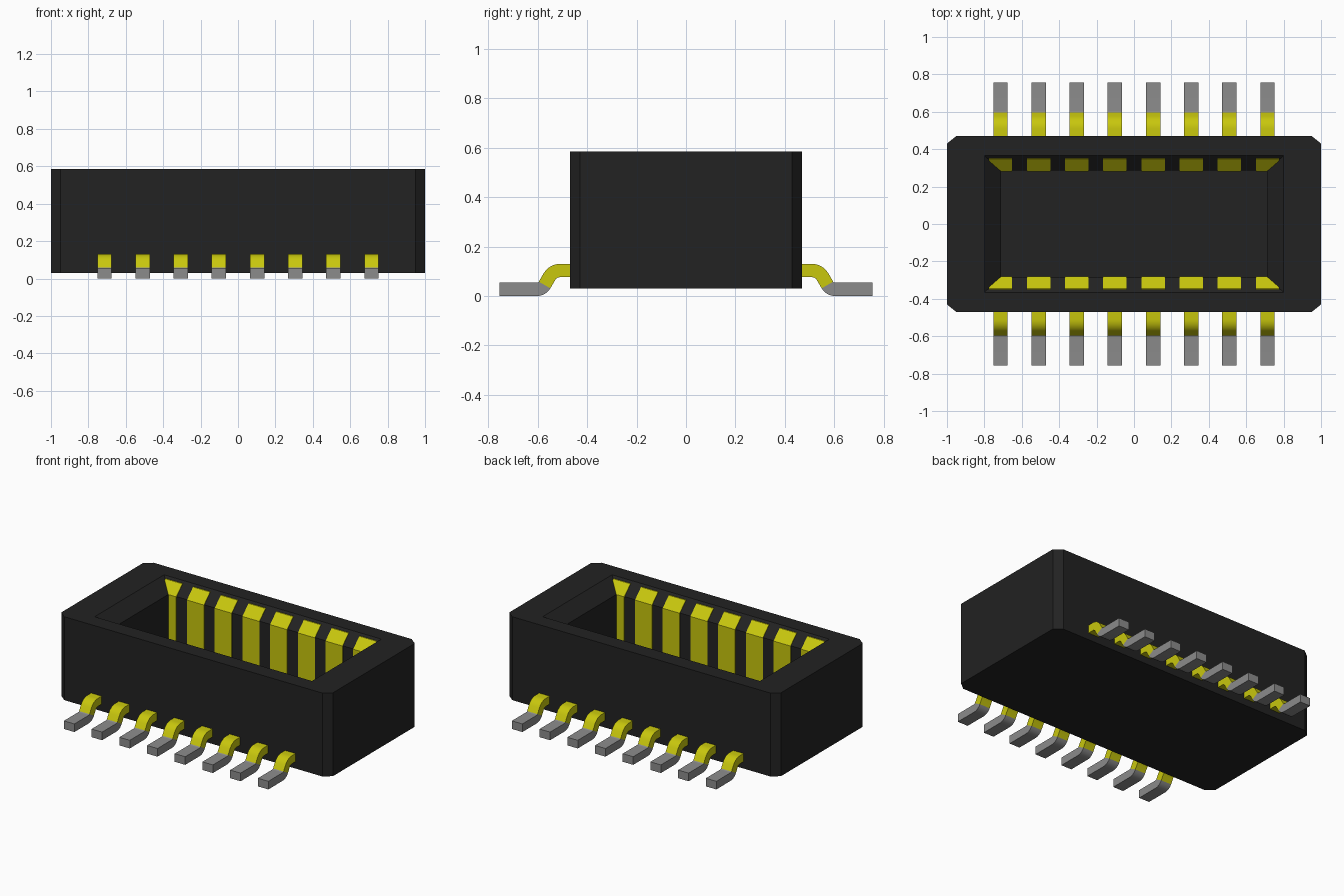
import bpy, bmesh, math
from mathutils import Vector

if "Cube" in bpy.data.objects:
    bpy.data.objects.remove(bpy.data.objects["Cube"], do_unlink=True)


def material(name, rgb):
    m = bpy.data.materials.new(name)
    m.use_nodes = True
    m.diffuse_color = (*rgb, 1)
    m.node_tree.nodes["Principled BSDF"].inputs["Base Color"].default_value = (*rgb, 1)
    return m


BLACK = material("black plastic", (0.016, 0.016, 0.016))
GOLD = material("gold yellow", (0.58, 0.57, 0.004))
TIN = material("tin grey", (0.26, 0.26, 0.26))


def finish(name, bm, mat, smooth=False):
    bmesh.ops.recalc_face_normals(bm, faces=bm.faces)
    me = bpy.data.meshes.new(name)
    bm.to_mesh(me)
    bm.free()
    me.materials.append(mat)
    ob = bpy.data.objects.new(name, me)
    bpy.context.collection.objects.link(ob)
    if smooth:
        bpy.ops.object.select_all(action='DESELECT')
        ob.select_set(True)
        bpy.context.view_layer.objects.active = ob
        bpy.ops.object.shade_smooth_by_angle(angle=math.radians(35))
    return ob


def prism(name, profile, x, width, side, mat, smooth=False):
    """Extrude a (y, z) outline along x; side = -1 puts it on the front."""
    bm = bmesh.new()
    a, b = [[bm.verts.new((x + s * width / 2, side * y, z)) for y, z in profile]
            for s in (-1, 1)]
    bm.faces.new(a)
    bm.faces.new(b)
    n = len(profile)
    for i in range(n):
        j = (i + 1) % n
        bm.faces.new((a[i], a[j], b[j], b[i]))
    return finish(name, bm, mat, smooth)


def ribbon(path, half):
    """Outline of a strip following (y, z, slope angle) points."""
    up = [(y - half * math.sin(t), z + half * math.cos(t)) for y, z, t in path]
    low = [(y + half * math.sin(t), z - half * math.cos(t)) for y, z, t in path]
    return up + low[::-1]


# Housing: chamfered block with a flared rectangular cavity
Z0, Z1, Z_FLARE, Z_FLOOR = 0.03, 0.585, 0.51, 0.12
OUTER = [(1, -0.43), (1, 0.43), (0.95, 0.47), (-0.95, 0.47),
         (-1, 0.43), (-1, -0.43), (-0.95, -0.47), (0.95, -0.47)]
bm = bmesh.new()


def ring(points, z):
    return [bm.verts.new((x, y, z)) for x, y in points]


def rect(x, y):
    return [(x, y), (-x, y), (-x, -y), (x, -y)]


def bridge(a, b):
    for i in range(len(a)):
        j = (i + 1) % len(a)
        bm.faces.new((a[i], a[j], b[j], b[i]))


bottom, top = ring(OUTER, Z0), ring(OUTER, Z1)
mouth = ring(rect(0.80, 0.365), Z1)
throat = ring(rect(0.71, 0.285), Z_FLARE)
floor = ring(rect(0.71, 0.285), Z_FLOOR)
bm.faces.new(bottom)
bridge(bottom, top)
for k in range(4):                       # rim around the mouth
    p, q, r = top[2 * k + 1], top[(2 * k + 2) % 8], top[(2 * k + 3) % 8]
    bm.faces.new((p, q, mouth[k]))
    bm.faces.new((q, r, mouth[(k + 1) % 4], mouth[k]))
bridge(mouth, throat)
bridge(throat, floor)
bm.faces.new(floor)
finish("housing", bm, BLACK)

# Lead centreline: flat shoulder, bend down, short slope, bend back to flat foot
BEND, STEPS, HALF = math.radians(60), 6, 0.027
R1, R2, Y1, ZS, ZF = 0.05, 0.035, 0.51, 0.103, 0.027
shoulder = [(0.44, ZS, 0)]
for i in range(STEPS + 1):
    t = BEND * i / STEPS
    shoulder.append((Y1 + R1 * math.sin(t), ZS - R1 * (1 - math.cos(t)), -t))
z_split = ZF + R2 * (1 - math.cos(BEND))
y_split = shoulder[-1][0] + (shoulder[-1][1] - z_split) / math.tan(BEND)
shoulder.append((y_split, z_split, -BEND))
y_foot = y_split + R2 * math.sin(BEND)
foot = []
for i in range(STEPS + 1):
    t = BEND * (1 - i / STEPS)
    foot.append((y_foot - R2 * math.sin(t), ZF + R2 * (1 - math.cos(t)), -t))
foot.append((0.756, ZF, 0))

# Contact blade lining the cavity wall, with a sloped lead-in
BLADE = [(0.38, Z_FLOOR - 0.01), (0.281, Z_FLOOR - 0.01), (0.281, 0.51),
         (0.345, 0.572), (0.38, 0.572)]

# Two rows of eight contacts
for side, row in ((-1, "front"), (1, "back")):
    for i in range(8):
        x = (i - 3.5) * 0.204
        tag = f"{row}_{i + 1}"
        prism(f"contact_blade_{tag}", BLADE, x, 0.125, side, GOLD)
        prism(f"lead_shoulder_{tag}", ribbon(shoulder, HALF), x, 0.077, side, GOLD, True)
        prism(f"lead_foot_{tag}", ribbon(foot, HALF), x, 0.077, side, TIN, True)
